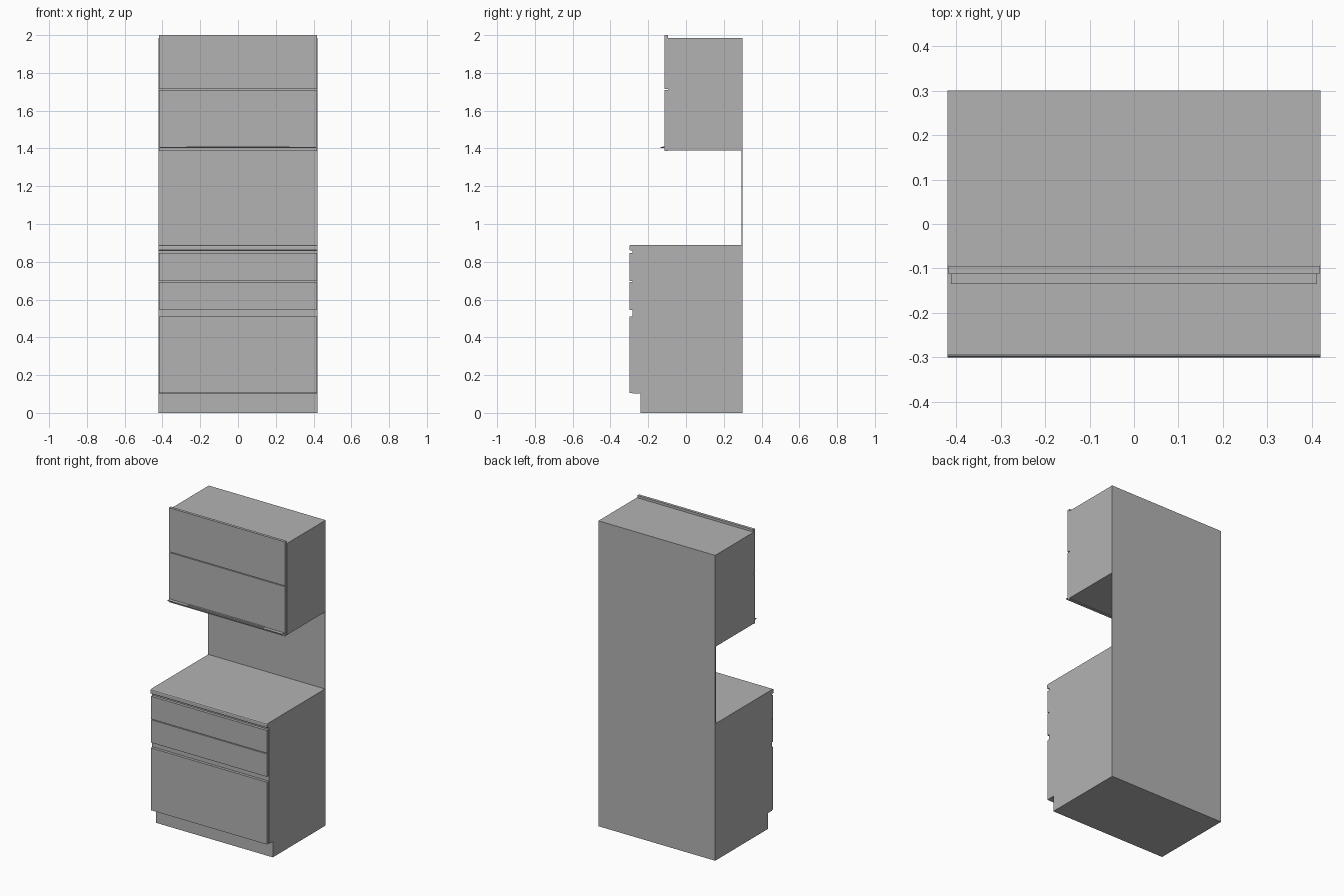
import bpy, bmesh

cube = bpy.data.objects.get("Cube")
if cube:
    bpy.data.objects.remove(cube, do_unlink=True)

grey = bpy.data.materials.new("cabinet grey")
grey.use_nodes = True
COLOUR = (0.45, 0.45, 0.45, 1)
grey.diffuse_color = COLOUR
grey.node_tree.nodes["Principled BSDF"].inputs["Base Color"].default_value = COLOUR

WIDTH = 0.42
BACK = 0.30


def extrude(name, profile, half=WIDTH):
    """Sweep a (y, z) side profile across the width."""
    bm = bmesh.new()
    face = bm.faces.new([bm.verts.new((-half, y, z)) for y, z in profile])
    new = bmesh.ops.extrude_face_region(bm, geom=[face])["geom"]
    verts = [v for v in new if isinstance(v, bmesh.types.BMVert)]
    bmesh.ops.translate(bm, verts=verts, vec=(2 * half, 0, 0))
    bmesh.ops.recalc_face_normals(bm, faces=bm.faces)
    mesh = bpy.data.meshes.new(name)
    bm.to_mesh(mesh)
    bm.free()
    obj = bpy.data.objects.new(name, mesh)
    bpy.context.collection.objects.link(obj)
    mesh.materials.append(grey)
    return obj


def slab(name, y0, y1, z0, z1, half=WIDTH):
    return extrude(name, [(y0, z0), (y1, z0), (y1, z1), (y0, z1)], half)


# Base carcass with recessed plinth
extrude("base_cabinet", [(BACK, 0), (-0.242, 0), (-0.242, 0.103),
                         (-0.282, 0.103), (-0.282, 0.86), (BACK, 0.86)])

# Worktop with softened front edge
extrude("worktop", [(BACK, 0.86), (-0.294, 0.86), (-0.298, 0.862),
                    (-0.30, 0.866), (-0.30, 0.882), (-0.298, 0.887),
                    (-0.293, 0.89), (BACK, 0.89)])

# Drawer fronts
for name, low, high in (("bottom", 0.105, 0.51),
                        ("middle", 0.545, 0.693),
                        ("top", 0.698, 0.846)):
    slab(name + "_drawer_front", -0.30, -0.282, low, high, 0.417)

# Thin back panel and wall cabinet
slab("back_panel", 0.294, BACK, 0.89, 1.39)
slab("wall_cabinet", -0.095, BACK, 1.39, 1.985)

# Wall cabinet doors
slab("lower_door", -0.113, -0.095, 1.386, 1.709, 0.417)
slab("upper_door", -0.113, -0.095, 1.714, 2.0, 0.417)

# Finger pull along the lower door
slab("door_pull", -0.135, -0.113, 1.403, 1.408, 0.412)
slab("door_pull_grip", -0.125, -0.113, 1.408, 1.411, 0.272)
